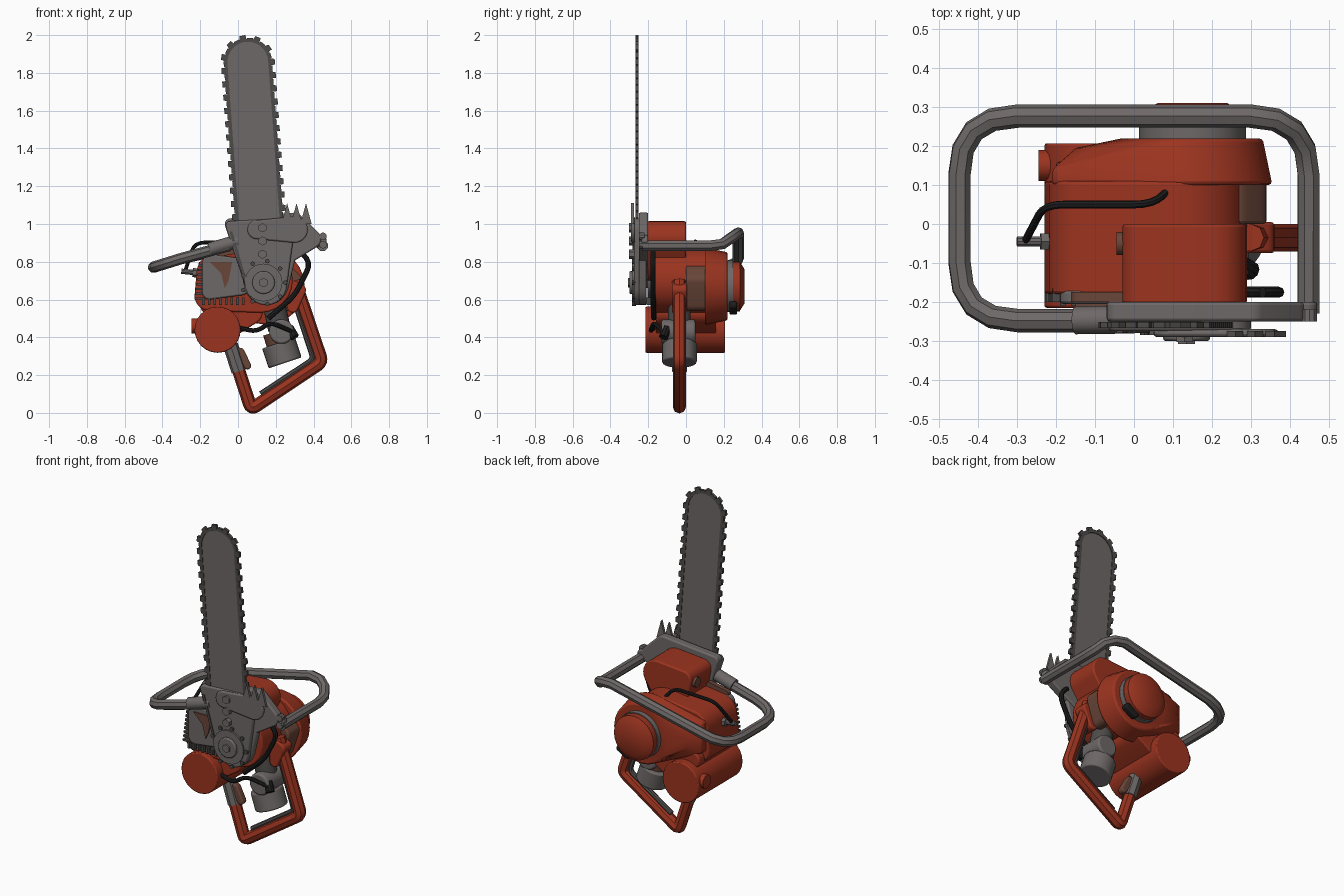
import bpy, bmesh, math
from mathutils import Vector

cube = bpy.data.objects.get("Cube")
if cube:
    bpy.data.objects.remove(cube, do_unlink=True)


def material(name, red, green, blue):
    mat = bpy.data.materials.new(name)
    mat.use_nodes = True
    mat.diffuse_color = (red, green, blue, 1)
    mat.node_tree.nodes["Principled BSDF"].inputs["Base Color"].default_value = mat.diffuse_color
    return mat


ORANGE = material("orange paint", 0.33, 0.034, 0.014)
GREY = material("grey metal", 0.155, 0.14, 0.137)
STEEL = material("dark steel", 0.075, 0.07, 0.067)
BLACK = material("black rubber", 0.012, 0.012, 0.013)
BROWN = material("rusty brown", 0.14, 0.06, 0.04)


def finish(name, bm, mat, bevel=0):
    """Turn a bmesh into a named object, smooth but with sharp edges kept."""
    bmesh.ops.recalc_face_normals(bm, faces=bm.faces)
    mesh = bpy.data.meshes.new(name)
    bm.to_mesh(mesh)
    bm.free()
    mesh.materials.append(mat)
    mesh.shade_smooth()
    mesh.set_sharp_from_angle(angle=math.radians(35))
    obj = bpy.data.objects.new(name, mesh)
    bpy.context.collection.objects.link(obj)
    if bevel:
        modifier = obj.modifiers.new("bevel", "BEVEL")
        modifier.width, modifier.segments = bevel, 2


def add_prism(bm, outline, front, back):
    """Extrude an outline in x and z from front to back."""
    face = bm.faces.new([bm.verts.new((x, front, z)) for x, z in outline])
    new = bmesh.ops.extrude_face_region(bm, geom=[face])["geom"]
    moved = [item for item in new if isinstance(item, bmesh.types.BMVert)]
    bmesh.ops.translate(bm, vec=(0, back - front, 0), verts=moved)


def prism(name, outline, front, back, mat):
    bm = bmesh.new()
    add_prism(bm, outline, front, back)
    finish(name, bm, mat)


def ring(x, z, radius, y, count=24):
    angles = [math.tau * i / count for i in range(count)]
    return [(x + radius * math.cos(a), y, z + radius * math.sin(a)) for a in angles]


def hull(name, points, mat, bevel=0):
    bm = bmesh.new()
    for point in points:
        bm.verts.new(point)
    bmesh.ops.convex_hull(bm, input=bm.verts)
    loose = [v for v in bm.verts if not v.link_faces]
    bmesh.ops.delete(bm, geom=loose, context="VERTS")
    bmesh.ops.dissolve_limit(bm, angle_limit=0.02, verts=bm.verts, edges=bm.edges)
    finish(name, bm, mat, bevel)


def plate(name, discs, front, back, mat, bevel=0.008):
    """Rounded plate wrapped around discs given as x, z and radius."""
    hull(name, [p for disc in discs for y in (front, back) for p in ring(*disc, y)], mat, bevel)


def rod(name, start, end, radius, mat, end_radius=None, sides=24, bevel=0):
    start, end = Vector(start), Vector(end)
    axis = end - start
    bm = bmesh.new()
    bmesh.ops.create_cone(bm, cap_ends=True, segments=sides, radius1=radius,
                          radius2=end_radius or radius, depth=axis.length)
    bm.transform(axis.to_track_quat("Z", "Y").to_matrix().to_4x4())
    bmesh.ops.translate(bm, vec=(start + end) / 2, verts=bm.verts)
    finish(name, bm, mat, bevel)


def drum(name, centre, front, back, radius, mat, **options):
    """Round part whose axis runs from front to back."""
    x, z = centre
    rod(name, (x, front, z), (x, back, z), radius, mat, **options)


def soften(corners, radius, steps=4):
    """Replace each inner corner of a path by a short curve."""
    corners = [Vector(corner) for corner in corners]
    path = [corners[0]]
    for before, corner, after in zip(corners, corners[1:], corners[2:]):
        start = corner + (before - corner).normalized() * radius
        end = corner + (after - corner).normalized() * radius
        for i in range(steps + 1):
            t = i / steps
            path.append(start.lerp(corner, t).lerp(corner.lerp(end, t), t))
    return path + [corners[-1]]


def tube(name, path, radius, mat):
    curve = bpy.data.curves.new(name, "CURVE")
    curve.dimensions = "3D"
    curve.bevel_depth, curve.bevel_resolution, curve.use_fill_caps = radius, 2, True
    spline = curve.splines.new("POLY")
    spline.points.add(len(path) - 1)
    for point, place in zip(spline.points, path):
        point.co = (*place, 1)
    helper = bpy.data.objects.new(name + "_path", curve)
    bm = bmesh.new()
    bm.from_mesh(helper.to_mesh())
    helper.to_mesh_clear()
    bpy.data.objects.remove(helper)
    finish(name, bm, mat)


# Guide bar and chain strap follow the same slightly tilted rail
BASE, TIP, REACH = Vector((0.125, 0.85)), Vector((0.052, 1.857)), 0.12
up = (TIP - BASE).normalized()
side = Vector((up.y, -up.x))
length = (TIP - BASE).length
arc = math.pi * REACH
total = length * 2 + arc


def rail(distance, offset):
    """Point at a distance along the rail, and its outward direction."""
    if distance < length:
        centre, out = BASE + up * distance, -side
    elif distance > length + arc:
        centre, out = TIP - up * (distance - length - arc), side
    else:
        angle = (distance - length) / REACH
        centre, out = TIP, up * math.sin(angle) - side * math.cos(angle)
    return centre + out * offset, out


stops = [0] + [length + arc * i / 16 for i in range(17)] + [total]
prism("guide_bar", [rail(s, 0.108)[0] for s in stops], -0.264, -0.254, GREY)
prism("chain_strap", [rail(s, REACH)[0] for s in stops], -0.262, -0.256, STEEL)

# Low links alternate with raised cutters
links = bmesh.new()
count = 68
for i in range(count):
    place, out = rail(total * (i + 0.5) / count, REACH)
    along = Vector((out.y, -out.x))
    low, high = place - out * 0.012, place + out * (0.023 if i % 2 else 0.008)
    outline = [low - along * 0.02, low + along * 0.02, high + along * 0.018, high - along * 0.012]
    add_prism(links, outline, -0.267, -0.251)
finish("chain_links", links, STEEL)

# Side plate, drive cover and spiked bumper
plate("upper_plate", [(-0.04, 1, 0.03), (0.3, 1.02, 0.04), (0.39, 0.92, 0.05), (0.1, 0.8, 0.1)],
      front=-0.25, back=-0.2, mat=GREY)
plate("lower_plate", [(0.05, 0.9, 0.06), (0.25, 0.85, 0.06), (0.15, 0.69, 0.12)],
      front=-0.25, back=-0.21, mat=GREY)
plate("drive_cover", [(-0.04, 0.99, 0.025), (0.24, 0.97, 0.06), (0.15, 0.68, 0.11)],
      front=-0.275, back=-0.24, mat=GREY)
plate("bumper", [(0.1, 0.97, 0.05), (0.3, 0.97, 0.07)], front=-0.29, back=-0.27, mat=GREY)
for i in range(3):
    x = 0.26 + i * 0.05
    prism(f"bumper_spike_{i}", [(x - 0.03, 1), (x, 1.11), (x + 0.03, 1)], -0.29, -0.275, GREY)
prism("cover_groove", [(-0.045, 0.96), (-0.03, 0.96), (0.07, 0.62), (0.055, 0.62)],
      front=-0.28, back=-0.27, mat=STEEL)

# Clutch boss and cover nuts
DRIVE = (0.135, 0.69)
drum("clutch_rim", DRIVE, front=-0.285, back=-0.27, radius=0.1, mat=GREY)
drum("clutch_boss", DRIVE, front=-0.3, back=-0.28, radius=0.06, mat=GREY, bevel=0.006)
drum("clutch_nut", DRIVE, front=-0.308, back=-0.29, radius=0.025, mat=GREY, sides=6)
for i in range(3):
    drum(f"cover_nut_{i}", (0.13, 0.84 + i * 0.07), front=-0.303, back=-0.26, radius=0.024,
         mat=GREY, sides=6)
for i, (x, y, z) in enumerate(ring(*DRIVE, 0.115, -0.265, count=9)):
    drum(f"cover_bolt_{i}", (x, z), front=-0.285, back=y, radius=0.012, mat=STEEL, sides=8)

# Engine body with the raised cylinder cover
plate("engine_body", [(-0.12, 0.74, 0.1), (-0.15, 0.62, 0.08), (0.12, 0.7, 0.17)],
      front=-0.18, back=0.11, mat=ORANGE)
plate("cylinder_cover", [(0.02, 0.95, 0.05), (0.2, 0.925, 0.09), (0.1, 0.8, 0.1)],
      front=-0.205, back=0, mat=ORANGE)
rod("cover_cap", (-0.02, -0.05, 0.93), (-0.045, -0.05, 0.93), 0.03, BROWN, sides=12)

# Fan housing and pull-start cap on the back
STARTER = (0.15, 0.67)
edge = [(-0.21, y, z) for y in (0.1, 0.14) for z in (0.62, 0.8)]
hull("fan_housing", ring(*STARTER, 0.205, 0.1) + ring(*STARTER, 0.18, 0.22)
     + ring(-0.05, 0.7, 0.1, 0.195) + edge, ORANGE, 0.01)
drum("starter_ring", STARTER, front=0.21, back=0.25, radius=0.137, mat=GREY)
drum("starter_cap", STARTER, front=0.24, back=0.285, radius=0.132, mat=ORANGE)
drum("starter_dome", STARTER, front=0.285, back=0.31, radius=0.13, end_radius=0.09, mat=ORANGE)
plate("starter_grip", [(0.21, 0.54, 0.02), (0.26, 0.57, 0.02)], front=0.23, back=0.27, mat=BLACK)

# Fuel tank with filler cap and mounting
drum("fuel_tank", (-0.108, 0.44), front=-0.215, back=0.207, radius=0.122, mat=ORANGE, bevel=0.006)
rod("tank_cap", (-0.2, 0.15, 0.46), (-0.245, 0.15, 0.46), 0.04, ORANGE, sides=16)
plate("tank_bracket", [(-0.15, 0.57, 0.05), (0.07, 0.53, 0.06), (0, 0.45, 0.03)],
      front=-0.16, back=0.16, mat=ORANGE)

# Exhaust box with cooling fins
plate("exhaust_box", [(-0.14, 0.79, 0.05), (-0.15, 0.64, 0.04), (0, 0.72, 0.1)],
      front=-0.205, back=-0.17, mat=GREY)
prism("exhaust_shield", [(-0.15, 0.8), (-0.03, 0.8), (-0.05, 0.7), (-0.07, 0.66), (-0.09, 0.74)],
      front=-0.212, back=-0.203, mat=BROWN)
plate("exhaust_flange", [(-0.14, 0.84, 0.02), (-0.03, 0.86, 0.02)], -0.2, -0.175, BROWN, bevel=0)
for i in range(8):
    x, z = -0.23 + i * 0.003, 0.6 + i * 0.025
    prism(f"side_fin_{i}", [(x, z), (x + 0.06, z), (x + 0.06, z + 0.012), (x, z + 0.012)],
          front=-0.2, back=-0.165, mat=STEEL)
    x = -0.19 + i * 0.03
    prism(f"lower_fin_{i}", [(x, 0.57), (x + 0.014, 0.57), (x + 0.014, 0.61), (x, 0.61)],
          front=-0.21, back=-0.15, mat=STEEL)

# Spark plug, ignition lead and hoses
rod("spark_plug", (-0.2, -0.045, 0.74), (-0.3, -0.045, 0.75), 0.014, GREY, sides=10)
rod("plug_nut", (-0.21, -0.045, 0.74), (-0.24, -0.045, 0.743), 0.024, GREY, sides=6)
tube("ignition_lead", soften([(-0.28, -0.045, 0.75), (-0.23, 0.05, 0.9), (0.05, 0.05, 0.91),
                              (0.08, 0.08, 0.86)], radius=0.05), 0.01, BLACK)
tube("side_hose", soften([(0.33, -0.175, 0.85), (0.39, -0.175, 0.8), (0.3, -0.175, 0.62),
                          (0.16, -0.17, 0.5)], radius=0.06), 0.014, BLACK)
tube("fuel_hose", soften([(0, -0.17, 0.45), (0.1, -0.19, 0.43), (0.17, -0.17, 0.48),
                          (0.29, -0.12, 0.43)], radius=0.04), 0.012, BLACK)

# Carburettor and air filter
MIDDLE = -0.035
rod("air_filter", (0.25, MIDDLE, 0.265), (0.215, MIDDLE, 0.37), 0.092, GREY, bevel=0.008)
rod("filter_neck", (0.225, MIDDLE, 0.35), (0.2, MIDDLE, 0.43), 0.07, BROWN)
drum("carburettor", (0.23, 0.43), front=-0.13, back=0.05, radius=0.065, mat=GREY, bevel=0.01)
rod("intake_pipe", (0.22, MIDDLE, 0.44), (0.19, MIDDLE, 0.58), 0.06, STEEL)
rod("choke_knob", (0.27, -0.1, 0.45), (0.3, -0.12, 0.4), 0.025, BLACK, sides=10)

# Rear handle with its dark inner grip strip, trigger and mounts
corners = [(0.3, MIDDLE, 0.7), (0.445, MIDDLE, 0.27), (0.07, MIDDLE, 0.02), (-0.06, MIDDLE, 0.42)]
tube("rear_handle", soften(corners, radius=0.03), 0.035, ORANGE)
tube("grip_strip", soften([(0.29, MIDDLE, 0.62), (0.4, MIDDLE, 0.285), (0.12, MIDDLE, 0.1)],
                          radius=0.03), 0.015, STEEL)
plate("trigger", [(0.01, 0.32, 0.025), (0.05, 0.25, 0.02)], front=-0.055, back=-0.015, mat=BROWN)
rod("handle_sleeve", (-0.04, MIDDLE, 0.36), (0.005, MIDDLE, 0.22), 0.04, GREY, sides=8)
plate("handle_mount", [(0.29, 0.67, 0.03), (0.33, 0.65, 0.03), (0.29, 0.56, 0.03)],
      front=-0.075, back=0.005, mat=ORANGE)
plate("rear_bracket", [(0.26, 0.74, 0.04), (0.3, 0.7, 0.04), (0.26, 0.58, 0.04)],
      front=0, back=0.11, mat=BROWN)

# Wrap-around front handle, sloping down to one side with a raised back corner
loop = [(-0.05, -0.248), (-0.448, -0.248), (-0.448, 0.277), (0.448, 0.277), (0.448, -0.23)]
tube("front_handle", [(x, y, min(0.91 + 0.31 * x, 0.885 + max(y - 0.18, 0) * 0.7))
                      for x, y in soften(loop, radius=0.15)], 0.03, GREY)
rod("handle_clamp", (-0.15, -0.247, 0.865), (0, -0.245, 0.91), 0.036, GREY, sides=12)
plate("handle_bracket", [(0.37, 0.91, 0.04), (0.44, 0.91, 0.03)], -0.235, -0.2, GREY)
for i, z in enumerate((0.89, 0.935)):
    drum(f"bracket_bolt_{i}", (0.45, z), front=-0.25, back=-0.22, radius=0.02, mat=GREY, sides=10)
